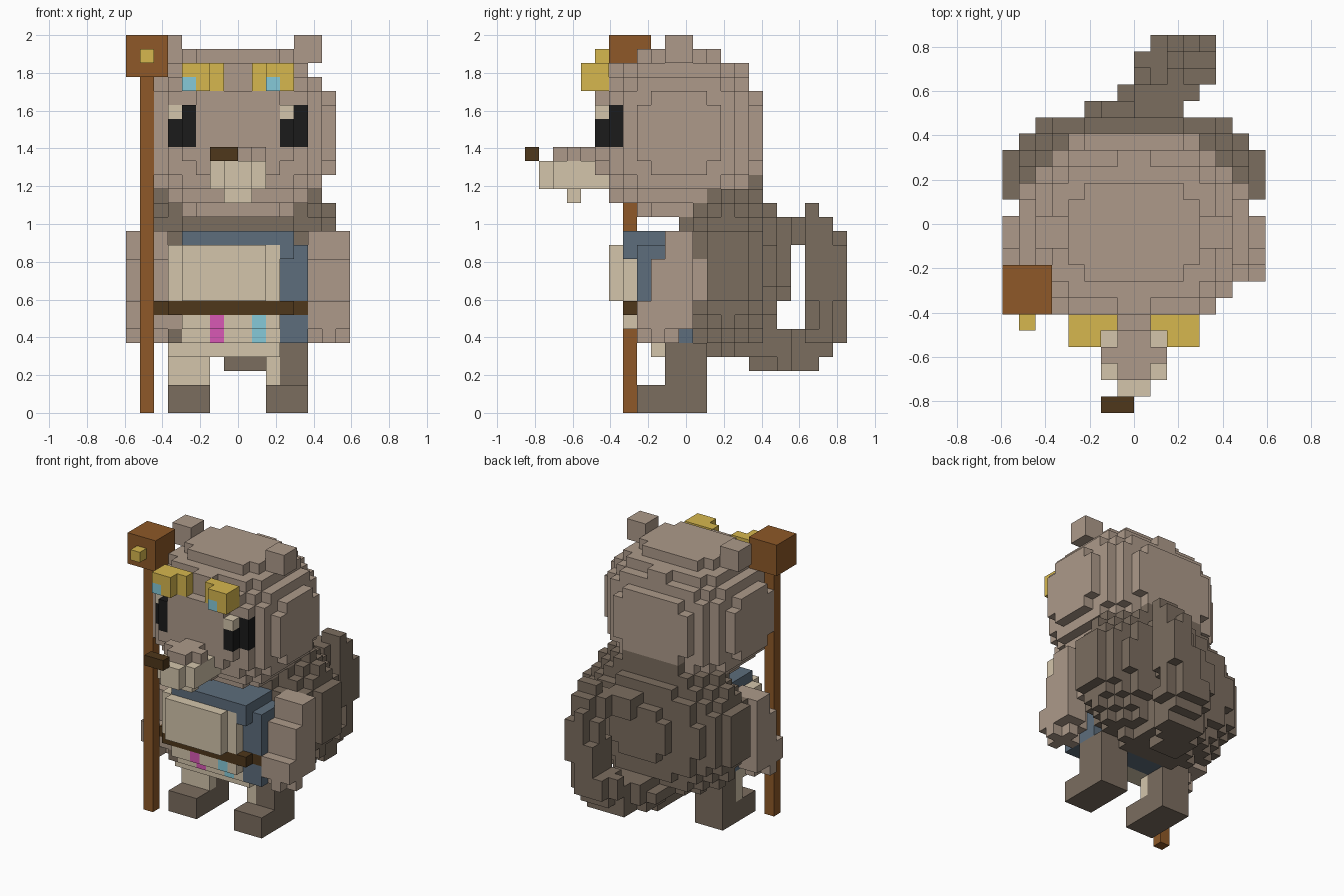
import bpy
import bmesh
from mathutils import Vector

cube = bpy.data.objects.get("Cube")
if cube:
    bpy.data.objects.remove(cube, do_unlink=True)

V = 2 / 27          # size of one block
W = 16              # model width in blocks
grid = {}           # block cell -> part name
part_colour = {}    # part name -> colour name

COLOURS = {
    "taupe fur": (173, 154, 138),
    "dark fur": (123, 109, 95),
    "cream": (212, 197, 171),
    "wood brown": (142, 89, 40),
    "gold": (214, 183, 78),
    "lens cyan": (134, 202, 216),
    "cloth blue": (93, 109, 124),
    "eye black": (27, 27, 27),
    "belt brown": (78, 55, 27),
    "magenta": (216, 89, 181),
}


def linear(c):
    c /= 255
    return c / 12.92 if c <= 0.04045 else ((c + 0.055) / 1.055) ** 2.4


def make_material(name, rgb):
    col = (*[linear(c) for c in rgb], 1)
    m = bpy.data.materials.new(name)
    m.use_nodes = True
    m.diffuse_color = col
    bsdf = m.node_tree.nodes["Principled BSDF"]
    bsdf.inputs["Base Color"].default_value = col
    bsdf.inputs["Roughness"].default_value = 0.9
    return m


def box(part, colour, x, y, z, mirror=False):
    """Fill a cuboid of blocks; later parts replace earlier ones."""
    part_colour[part] = colour
    for i in range(*x):
        for j in range(*y):
            for k in range(*z):
                grid[i, j, k] = part
                if mirror:
                    grid[W - 1 - i, j, k] = part


def ball(part, colour, centre, radii, limit=1.0):
    """Fill a blocky ellipsoid, never wider than its radii."""
    part_colour[part] = colour
    spans = [range(int(c - r) - 1, int(c + r) + 2) for c, r in zip(centre, radii)]
    for i in spans[0]:
        for j in spans[1]:
            for k in spans[2]:
                d = [abs(p + 0.5 - c) / r for p, c, r in zip((i, j, k), centre, radii)]
                if max(d) < 1 and sum(t * t for t in d) <= limit:
                    grid[i, j, k] = part


# head, then the round furry back that overlaps it
ball("head", "taupe fur", (8, 11, 20), (7, 6, 6), 1.17)
ball("back_fur", "dark fur", (8, 14.6, 10.5), (8, 4.1, 6.5), 1.065)
box("back_fur", "dark fur", (5, 11), (15, 17), (16, 17))
box("back_fur", "dark fur", (4, 12), (11, 13), (13, 14))
box("ears", "taupe fur", (12, 14), (10, 12), (25, 27), True)

# curled tail swept along a path
path = [(8.5, 17.2, 4.7), (8.7, 18.5, 4.6), (10, 20, 4.5), (10.6, 21.4, 6),
        (11.4, 21.5, 8), (11.8, 21.5, 11), (11.8, 20.9, 13), (10.5, 19.5, 13),
        (9, 18.5, 13), (8, 17, 13)]
for n, (a, b) in enumerate(zip(path, path[1:])):
    a, b = Vector(a), Vector(b)
    size = (2.3, 1.6, 1.6) if n < 3 else (1.5, 1.6, 1.6) if n < 5 else (1.2, 1.5, 1.2)
    for s in range(7):
        ball("tail", "dark fur", a.lerp(b, s / 6), size)
box("tail", "dark fur", (11, 13), (20, 21), (14, 15))

# torso and clothes
box("shirt", "cloth blue", (3, 13), (8, 12), (5, 12))
box("shirt", "cloth blue", (4, 12), (7, 12), (11, 13))
box("belly", "cream", (3, 11), (7, 9), (8, 12))
box("belly", "cream", (4, 10), (6, 7), (8, 12))
box("apron", "cream", (4, 11), (8, 10), (5, 7))
box("apron", "cream", (4, 11), (7, 8), (6, 7))
box("apron", "cream", (3, 11), (9, 11), (4, 5))
box("crotch", "cloth blue", (4, 12), (11, 13), (4, 5))
box("hip_fur", "dark fur", (3, 4), (8, 10), (5, 6))
box("hip", "taupe fur", (3, 4), (8, 10), (6, 7))
for part, colour, i in (("pink_tassel", "magenta", 6), ("cyan_tassel", "lens cyan", 9)):
    box(part, colour, (i, i + 1), (8, 9), (5, 6))
    box(part, colour, (i, i + 1), (7, 8), (6, 7))

# legs and feet
box("legs", "dark fur", (10, 13), (10, 13), (2, 5), True)
box("feet", "dark fur", (10, 13), (8, 13), (0, 2), True)
box("leg_fronts", "cream", (3, 6), (10, 11), (2, 5))
box("leg_fronts", "cream", (10, 11), (10, 11), (2, 5))

# arms, from shoulder to hand
box("arms", "taupe fur", (13, 15), (10, 12), (8, 13), True)
box("arms", "taupe fur", (14, 16), (10, 12), (9, 13), True)
box("arms", "taupe fur", (13, 15), (9, 13), (8, 11), True)
box("arms", "taupe fur", (14, 16), (9, 12), (6, 11), True)
box("arms", "taupe fur", (13, 16), (8, 11), (6, 8), True)
box("arms", "taupe fur", (14, 15), (8, 11), (5, 6), True)
box("arms", "taupe fur", (13, 16), (9, 10), (5, 6), True)

# belt over the clothes, reaching the right arm
box("belt", "belt brown", (2, 13), (8, 11), (7, 8))
box("belt", "belt brown", (3, 12), (7, 8), (7, 8))

# snout
box("snout_top", "taupe fur", (7, 9), (2, 6), (18, 19))
box("snout_top", "taupe fur", (6, 10), (3, 4), (18, 19))
box("muzzle", "cream", (6, 10), (2, 5), (16, 18))
box("muzzle", "cream", (6, 10), (5, 6), (16, 17))
box("muzzle", "cream", (7, 9), (1, 2), (16, 18))
box("chin", "cream", (7, 9), (3, 4), (15, 16))
box("nose", "belt brown", (6, 8), (0, 1), (18, 19))

# eyes wrap round the face; highlights sit on the same side of each
box("eyes", "eye black", (11, 12), (5, 7), (19, 22), True)
box("eyes", "eye black", (12, 13), (6, 7), (19, 22), True)
box("eye_highlights", "cream", (11, 12), (5, 6), (21, 22))
box("eye_highlights", "cream", (3, 4), (6, 7), (21, 22))

# goggles on the forehead
box("goggles", "gold", (10, 12), (4, 6), (23, 25), True)
box("goggles", "gold", (9, 10), (5, 6), (23, 25), True)
for i in (4, 10):
    box("goggle_lenses", "lens cyan", (i, i + 1), (4, 5), (23, 24))

# staff
box("staff", "wood brown", (1, 2), (7, 8), (0, 24))
box("staff_head", "wood brown", (0, 3), (6, 9), (24, 27))
box("staff_knob", "gold", (1, 2), (5, 6), (25, 26))

# turn each part into a mesh of its exposed block faces
SIDES = {
    (1, 0, 0): ((1, 0, 0), (1, 1, 0), (1, 1, 1), (1, 0, 1)),
    (-1, 0, 0): ((0, 0, 0), (0, 0, 1), (0, 1, 1), (0, 1, 0)),
    (0, 1, 0): ((0, 1, 0), (0, 1, 1), (1, 1, 1), (1, 1, 0)),
    (0, -1, 0): ((0, 0, 0), (1, 0, 0), (1, 0, 1), (0, 0, 1)),
    (0, 0, 1): ((0, 0, 1), (1, 0, 1), (1, 1, 1), (0, 1, 1)),
    (0, 0, -1): ((0, 0, 0), (0, 1, 0), (1, 1, 0), (1, 0, 0)),
}
materials = {n: make_material(n, c) for n, c in COLOURS.items()}
for part, colour in part_colour.items():
    bm = bmesh.new()
    verts = {}
    for cell in [c for c, p in grid.items() if p == part]:
        for step, corners in SIDES.items():
            if tuple(a + b for a, b in zip(cell, step)) in grid:
                continue
            face = []
            for corner in corners:
                key = tuple(a + b for a, b in zip(cell, corner))
                if key not in verts:
                    i, j, k = key
                    verts[key] = bm.verts.new(((i - 8) * V, (j - 11.5) * V, k * V))
                face.append(verts[key])
            bm.faces.new(face)
    mesh = bpy.data.meshes.new(part)
    bm.to_mesh(mesh)
    bm.free()
    mesh.materials.append(materials[colour])
    bpy.context.collection.objects.link(bpy.data.objects.new(part, mesh))
